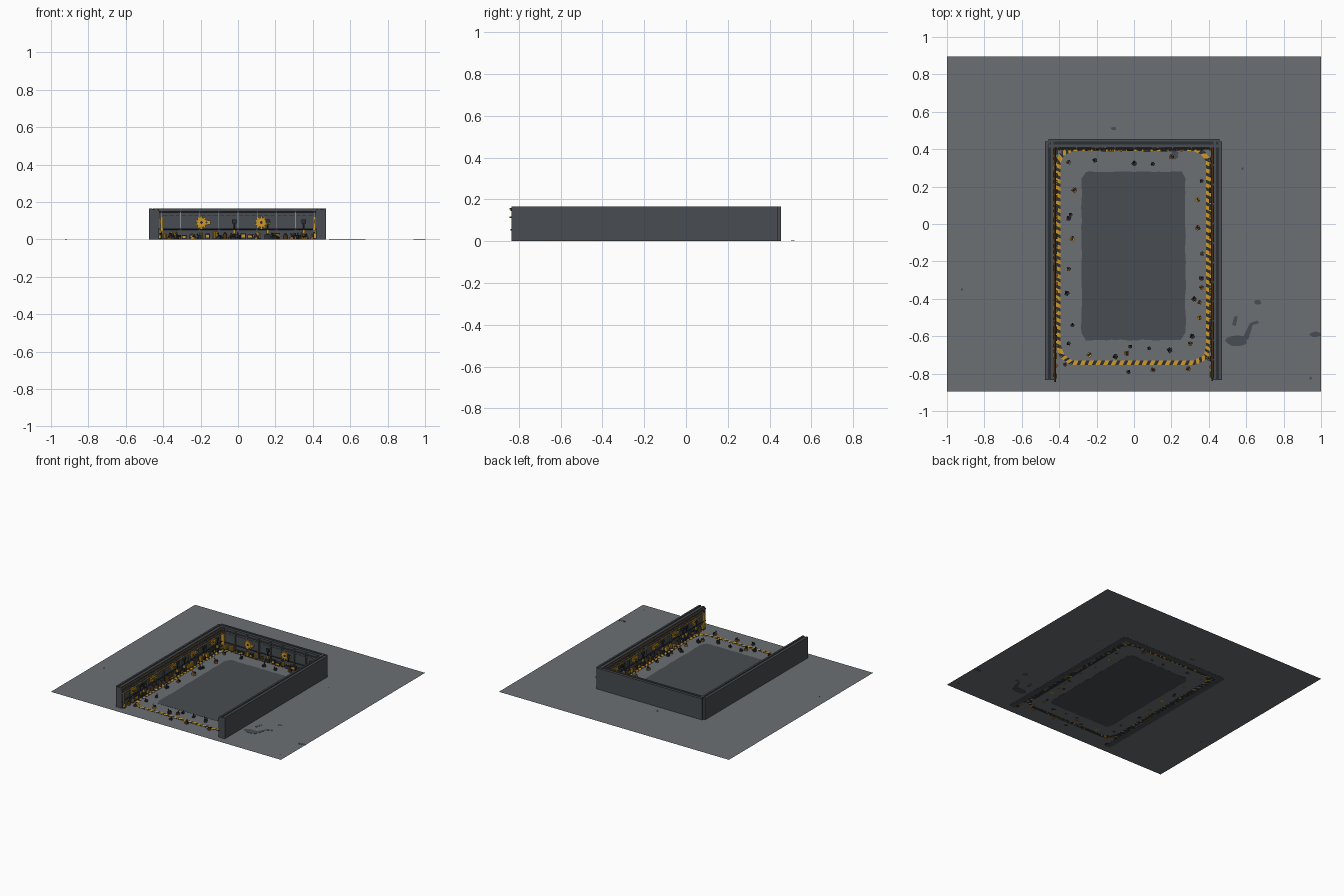
import bpy, bmesh, math, random
from mathutils import Matrix, Vector

random.seed(7)
cube = bpy.data.objects.get("Cube")
if cube:
    bpy.data.objects.remove(cube, do_unlink=True)


def material(name, rgb):
    m = bpy.data.materials.new(name)
    m.use_nodes = True
    m.diffuse_color = (*rgb, 1)
    m.node_tree.nodes["Principled BSDF"].inputs["Base Color"].default_value = (*rgb, 1)
    return m


FLOOR = material("floor grey", (0.15, 0.16, 0.175))
DARK = material("dark grey", (0.065, 0.073, 0.082))
BLACK = material("charcoal", (0.025, 0.028, 0.032))
YELLOW = material("hazard yellow", (0.62, 0.33, 0.025))
RUST = material("rust brown", (0.26, 0.11, 0.025))
STEEL = material("light steel", (0.25, 0.27, 0.29))


class Part:
    """Collects simple solids of one colour into a single object."""

    def __init__(self, name, mat):
        self.name, self.mat, self.bm = name, mat, bmesh.new()

    def box(self, lo, hi, M=Matrix()):
        lo, hi = Vector(lo), Vector(hi)
        T = Matrix.Translation((lo + hi) / 2) @ Matrix.Diagonal((*(hi - lo), 1))
        bmesh.ops.create_cube(self.bm, size=1, matrix=M @ T)

    def rod(self, a, b, r, M=Matrix(), sides=8):
        a, b = Vector(a), Vector(b)
        T = Matrix.Translation((a + b) / 2) @ (b - a).to_track_quat('Z', 'Y').to_matrix().to_4x4()
        bmesh.ops.create_cone(self.bm, cap_ends=True, segments=sides, radius1=r, radius2=r,
                              depth=(b - a).length, matrix=M @ T)

    def prism(self, pts, z0, z1, M=Matrix()):
        lower = [self.bm.verts.new(M @ Vector((x, y, z0))) for x, y in pts]
        upper = [self.bm.verts.new(M @ Vector((x, y, z1))) for x, y in pts]
        self.bm.faces.new(lower[::-1])
        self.bm.faces.new(upper)
        for i in range(len(pts)):
            j = (i + 1) % len(pts)
            self.bm.faces.new((lower[i], lower[j], upper[j], upper[i]))

    def finish(self):
        bmesh.ops.recalc_face_normals(self.bm, faces=self.bm.faces)
        me = bpy.data.meshes.new(self.name)
        self.bm.to_mesh(me)
        self.bm.free()
        me.materials.append(self.mat)
        bpy.context.collection.objects.link(bpy.data.objects.new(self.name, me))


# Ground sheet
bpy.ops.mesh.primitive_plane_add(size=2, location=(0, 0, 0.001))
ground = bpy.context.object
ground.name = "ground"
ground.scale.y = 0.895
ground.data.materials.append(FLOOR)

# Worn central floor with a slightly ragged edge
floor = Part("central_floor", DARK)
rim, n = [], 24
corners = [(-.28, -.62), (.275, -.62), (.275, .28), (-.28, .28)]
for k in range(4):
    a, b = Vector(corners[k]), Vector(corners[(k + 1) % 4])
    for i in range(1, n):
        p = a.lerp(b, i / n)
        rim.append((p.x + random.uniform(-.003, .003), p.y + random.uniform(-.003, .003)))
floor.prism(rim, 0, .002)
floor.finish()

# Stains on the ground
stains = Part("ground_stains", DARK)
for x, y, rx, ry in [(.66, -.42, .02, .013), (.97, -.59, .03, .015), (-.11, .51, .014, .009),
                     (-.92, -.35, .007, .006), (.58, .295, .007, .007), (.945, -.825, .008, .008),
                     (.22, .37, .02, .025), (.55, -.625, .06, .03)]:
    ring = [(x + rx * math.cos(t) * s, y + ry * math.sin(t) * s)
            for t, s in ((i * math.tau / 12, random.uniform(.8, 1.1)) for i in range(12))]
    stains.prism(ring, 0, .002)
stains.prism([(.58, -.61), (.61, -.62), (.635, -.54), (.67, -.53), (.66, -.515), (.62, -.53)], 0, .0022)
stains.prism([(.525, -.54), (.545, -.545), (.555, -.49), (.535, -.495)], 0, .002)
stains.finish()

# Hazard border: dark band with slanted yellow dashes
band, dash = Part("border_band", BLACK), Part("border_dashes", YELLOW)
path = [(-.335, -.742), (.325, -.742), (.385, -.71), (.398, -.65), (.398, .34), (.365, .385), (.32, .402),
        (-.33, .402), (-.385, .375), (-.405, .33), (-.405, -.65), (-.385, -.705)]
for k, start in enumerate(path):
    a, b = Vector(start), Vector(path[(k + 1) % len(path)])
    d, L = (b - a).normalized(), (b - a).length
    M = Matrix.Translation((a.x, a.y, 0)) @ Matrix.Rotation(math.atan2(d.y, d.x), 4, 'Z')
    w = .013
    band.prism([(0, -w), (L, -w), (L, w), (0, w)], 0, .002, M)
    count = max(1, round(L / .04))
    step = L / count
    for i in range(count):
        u = i * step + step * .1
        dash.prism([(u, -w), (u + step * .55, -w), (u + step * .85, w), (u + step * .3, w)], 0, .003, M)
band.finish()
dash.finish()

# Three walls: core with raised edges along the top
for name, lo, hi, ax in [("left", (.425, -.835), (.47, .44), 0), ("right", (-.475, -.835), (-.43, .44), 0),
                         ("back", (-.458, .41), (.458, .455), 1)]:
    wall, lip = Part(name + "_wall", DARK), Part(name + "_wall_lips", DARK)
    wall.box((*lo, 0), (*hi, .16))
    for off, width in ((0, .014), (.031, .014)):
        l, h = list(lo), list(hi)
        l[ax] = lo[ax] + off
        h[ax] = l[ax] + width
        lip.box((*l, .16), (*h, .166))
    wall.finish()
    lip.finish()
groove = Part("wall_top_grooves", BLACK)
for s, x in ((-1, -.4525), (1, .4475)):
    groove.box((x - .008, -.83, .158), (x + .008, .43, .1615))
groove.box((-.45, .425, .158), (.45, .44, .1615))
groove.finish()

# Wall machinery; local x runs along a wall, local -y points into the yard
frames = {"back": (Matrix.Translation((0, .41, 0)), .42),
          "right": (Matrix.Translation((-.43, -.205, 0)) @ Matrix.Rotation(math.pi / 2, 4, 'Z'), .635),
          "left": (Matrix.Translation((.425, -.205, 0)) @ Matrix.Rotation(-math.pi / 2, 4, 'Z'), .635)}


def gear(part, hub, M, u, z, r):
    part.rod((u, 0, z), (u, -.011, z), r * .72, M, 20)
    for i in range(10):
        T = M @ Matrix.Translation((u, -.006, z)) @ Matrix.Rotation(i * math.tau / 10, 4, 'Y')
        part.box((-r * .14, -.004, r * .6), (r * .14, .004, r), T)
    hub.rod((u, 0, z), (u, -.014, z), r * .22, M, 10)


for side, (M, half) in frames.items():
    y_parts = Part(side + "_yellow_machinery", YELLOW)
    d_parts = Part(side + "_dark_machinery", BLACK)
    r_parts = Part(side + "_rusty_machinery", RUST)
    g_parts = Part(side + "_ribs_and_pipes", DARK)
    s_parts = Part(side + "_steel_trim", STEEL)
    # Upright ribs and long pipes
    bays = round(2 * half / .105)
    for i in range(bays + 1):
        u = -half + .01 + i * (2 * half - .02) / bays
        g_parts.box((u - .005, -.008, 0), (u + .005, 0, .16), M)
        s_parts.box((u - .0015, -.01, .06), (u + .0015, -.008, .155), M)
    g_parts.rod((-half, -.007, .148), (half, -.007, .148), .004, M)
    d_parts.rod((-half, -.006, .055), (half, -.006, .055), .004, M)
    for i in range(bays * 3):
        u = -half + .02 + i * (2 * half - .03) / (bays * 3)
        s_parts.box((u, -.009, .128), (u + .022, -.004, .131), M)
    if side != "back":
        r_parts.rod((-half - .005, -.005, .155), (half - .02, -.005, .155), .004, M)
        y_parts.rod((-half - .005, -.008, .115), (half - .02, -.008, .115), .004, M)
    # Gears
    spots = [-.195, .125] if side == "back" else [-.5, -.25, 0, .25, .5]
    for u in spots:
        gear(y_parts, d_parts, M, u, .09, .035 if side == "back" else .026)
        y_parts.box((u + .03, -.012, .08), (u + .048, 0, .1), M)
    # Base cabinets, grilles, canisters and posts
    u = -half + .015
    while u < half - .05:
        w, h, d = random.uniform(.022, .04), random.uniform(.02, .042), random.uniform(.013, .024)
        kind = random.randrange(4)
        if kind == 0:
            d_parts.box((u, -d, 0), (u + w, 0, h), M)
            y_parts.box((u + .004, -d - .002, h * .35), (u + w - .004, -d, h * .8), M)
        elif kind == 1:
            d_parts.box((u, -d, 0), (u + w, 0, .008), M)
            for k in range(3):
                y_parts.box((u + k * w / 3, -d, .008), (u + k * w / 3 + w / 5, -.003, h), M)
        elif kind == 2:
            r_parts.rod((u + w / 2, -.012, 0), (u + w / 2, -.012, h), .011, M, 10)
            d_parts.rod((u + w / 2, -.012, h), (u + w / 2, -.012, h + .008), .005, M)
        else:
            d_parts.box((u, -d, 0), (u + w, 0, .025), M)
            d_parts.rod((u + w / 2, -.01, .02), (u + w / 2, -.01, .1), .004, M)
            d_parts.box((u + w / 2 - .012, -.016, .085), (u + w / 2 + .012, -.002, .105), M)
            y_parts.box((u + w / 2 - .007, -.018, .03), (u + w / 2 + .007, -.004, .05), M)
        u += w + random.uniform(.006, .022)
    # End markers
    for e in (-1, 1):
        y_parts.box((e * half * .97 - .006, -.012, .03), (e * half * .97 + .006, 0, .12), M)
    for p in (y_parts, d_parts, r_parts, g_parts, s_parts):
        p.finish()

# Scrap piles scattered between the border and the central floor
scrap = [Part("dark_scrap", BLACK), Part("rusty_scrap", RUST), Part("yellow_scrap", YELLOW)]
places = [(-.35, .33, 1), (-.21, .34, 0), (0, .325, 0), (.1, .32, 0), (.2, .36, 1), (-.32, .18, 1),
          (-.34, .05, 0), (-.33, -.08, 2), (-.35, -.24, 1), (-.36, -.37, 0), (-.33, -.54, 0),
          (-.35, -.64, 0), (-.24, -.7, 2), (-.1, -.71, 0), (-.04, -.69, 1), (-.02, -.655, 0),
          (.08, -.665, 0), (.19, -.675, 0), (.3, -.64, 1), (.31, -.6, 0), (.35, -.5, 2),
          (.35, -.42, 1), (.32, -.4, 0), (.36, -.29, 0), (.365, -.16, 1), (.34, -.02, 1),
          (.34, .13, 2), (.36, .23, 0), (.1, -.78, 1), (-.03, -.79, 0), (.29, -.775, 1),
          (-.37, -.75, 1), (.4, -.72, 1), (-.35, .03, 0), (.36, -.34, 1)]
for x, y, tone in places:
    M = Matrix.Translation((x, y, 0)) @ Matrix.Rotation(random.uniform(0, 3), 4, 'Z')
    s = random.uniform(.009, .013)
    scrap[tone].box((-s, -s * .8, 0), (s, s * .8, s * 1.1), M)
    scrap[0].box((-s * .4, -s * 1.2, s * .4), (s * .5, s * .3, s * 1.8), M)
    scrap[tone].rod((0, 0, s), (s * .5, s * .6, s * 2.8), s * .35, M, 6)
for p in scrap:
    p.finish()
